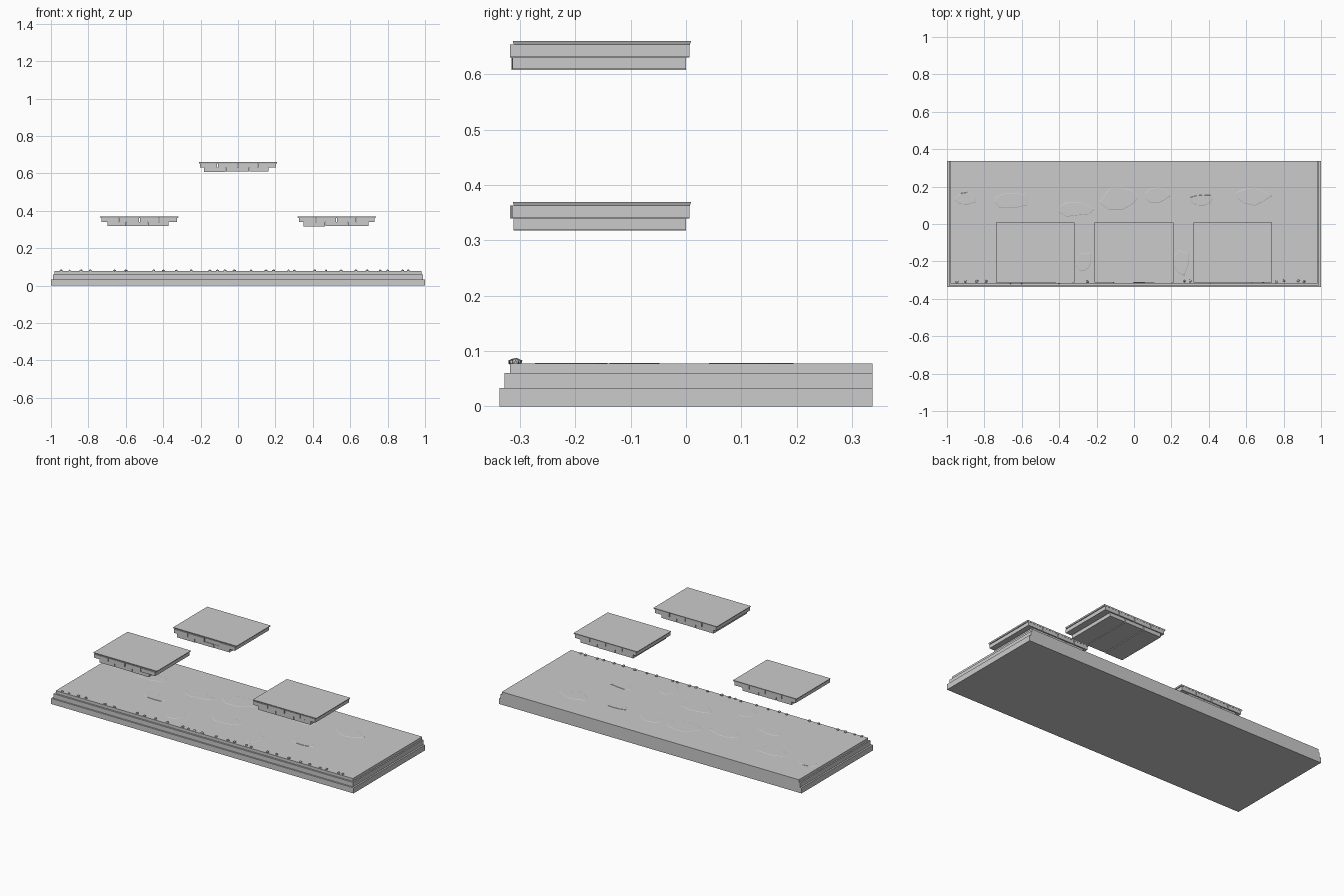
import bpy, bmesh, math, random
from mathutils import Vector

if "Cube" in bpy.data.objects:
    bpy.data.objects.remove(bpy.data.objects["Cube"])

random.seed(4)


def finish(bm, name):
    bmesh.ops.recalc_face_normals(bm, faces=bm.faces)
    me = bpy.data.meshes.new(name)
    bm.to_mesh(me)
    bm.free()
    ob = bpy.data.objects.new(name, me)
    bpy.context.collection.objects.link(ob)
    return ob


def loft(bm, rings):
    """Skin a stack of equal-length point rings and cap both ends."""
    vs = [[bm.verts.new(p) for p in r] for r in rings]
    n = len(vs[0])
    for a, b in zip(vs, vs[1:]):
        for i in range(n):
            j = (i + 1) % n
            bm.faces.new((a[i], a[j], b[j], b[i]))
    bm.faces.new(vs[0][::-1])
    bm.faces.new(vs[-1])


def rect(x0, x1, y0, y1, z):
    return [(x0, y0, z), (x1, y0, z), (x1, y1, z), (x0, y1, z)]


# Stepped floor: three tiers on front and sides, flush back
bm = bmesh.new()
back = 0.337
tiers = [(1.0, -0.337, 0.0, 0.033), (0.99, -0.328, 0.033, 0.060),
         (0.982, -0.318, 0.060, 0.077)]
rings = []
for w, front, z0, z1 in tiers:
    rings += [rect(-w, w, front, back, z0), rect(-w, w, front, back, z1)]
loft(bm, rings)
finish(bm, "floor")

# Worn paving patches, barely raised from the floor
patches = [(-0.90, 0.14, 0.08, 0.04), (-0.66, 0.13, 0.13, 0.05),
           (-0.31, 0.08, 0.11, 0.05), (-0.08, 0.14, 0.12, 0.08),
           (0.12, 0.15, 0.08, 0.05), (0.36, 0.13, 0.08, 0.04),
           (0.63, 0.15, 0.11, 0.06), (-0.27, -0.20, 0.05, 0.07),
           (0.26, -0.20, 0.05, 0.08), (0.0, -0.10, 0.12, 0.05),
           (-0.50, -0.08, 0.10, 0.04), (0.50, -0.10, 0.10, 0.04)]
bm = bmesh.new()
for cx, cy, rx, ry in patches:
    n = 9
    outline = []
    for i in range(n):
        a = math.tau * i / n
        k = random.uniform(0.65, 1.0)
        outline.append((rx * k * math.cos(a), ry * k * math.sin(a)))
    loft(bm, [[(cx + s * x, cy + s * y, z) for x, y in outline]
              for s, z in ((1, 0.0765), (0.92, 0.0782))])
finish(bm, "floor_patches")

# Pebbles along the front edge
pebbles = [-0.945, -0.90, -0.84, -0.79, -0.66, -0.60, -0.45, -0.40, -0.33,
           -0.25, -0.15, -0.11, -0.07, -0.02, 0.07, 0.15, 0.19, 0.27, 0.30,
           0.41, 0.47, 0.55, 0.63, 0.69, 0.76, 0.80, 0.88, 0.91]
bm = bmesh.new()
for x in pebbles:
    made = bmesh.ops.create_icosphere(bm, subdivisions=1, radius=1)["verts"]
    r = random.uniform(0.007, 0.010)
    c = Vector((x, -0.308 + random.uniform(-0.004, 0.004), 0.080))
    for v in made:
        k = random.uniform(0.85, 1.1)
        v.co = c + Vector((v.co.x * r, v.co.y * r, v.co.z * 0.0065)) * k
finish(bm, "edge_pebbles")


# Floating platforms: thin flared cap over two courses of stone blocks
def course(bm, cx, cuts, front, rear, z0, z1, gap=0.004):
    for a, b in zip(cuts, cuts[1:]):
        f = front - random.uniform(0, 0.005)
        x0, x1 = cx + a + gap / 2, cx + b - gap / 2
        loft(bm, [rect(x0, x1, f, rear, z0 + random.uniform(0, 0.002)),
                  rect(x0, x1, f, rear, z1)])


def platform(name, cx, z, low_cuts):
    bm = bmesh.new()
    loft(bm, [rect(cx - 0.207, cx + 0.207, -0.311, 0.007, z + 0.045),
              rect(cx - 0.210, cx + 0.210, -0.313, 0.009, z + 0.052)])
    finish(bm, name + "_cap")
    bm = bmesh.new()
    course(bm, cx, [-0.204, -0.11, 0.0, 0.105, 0.204], -0.313, 0.006,
           z + 0.022, z + 0.0455)
    course(bm, cx, low_cuts, -0.310, 0.0, z, z + 0.0225)
    finish(bm, name + "_blocks")


platform("left_platform", -0.527, 0.317, [-0.173, -0.07, 0.045, 0.157])
platform("right_platform", 0.527, 0.317, [-0.180, -0.06, 0.06, 0.172])
platform("upper_platform", 0.0, 0.608, [-0.185, -0.065, 0.06, 0.165])
